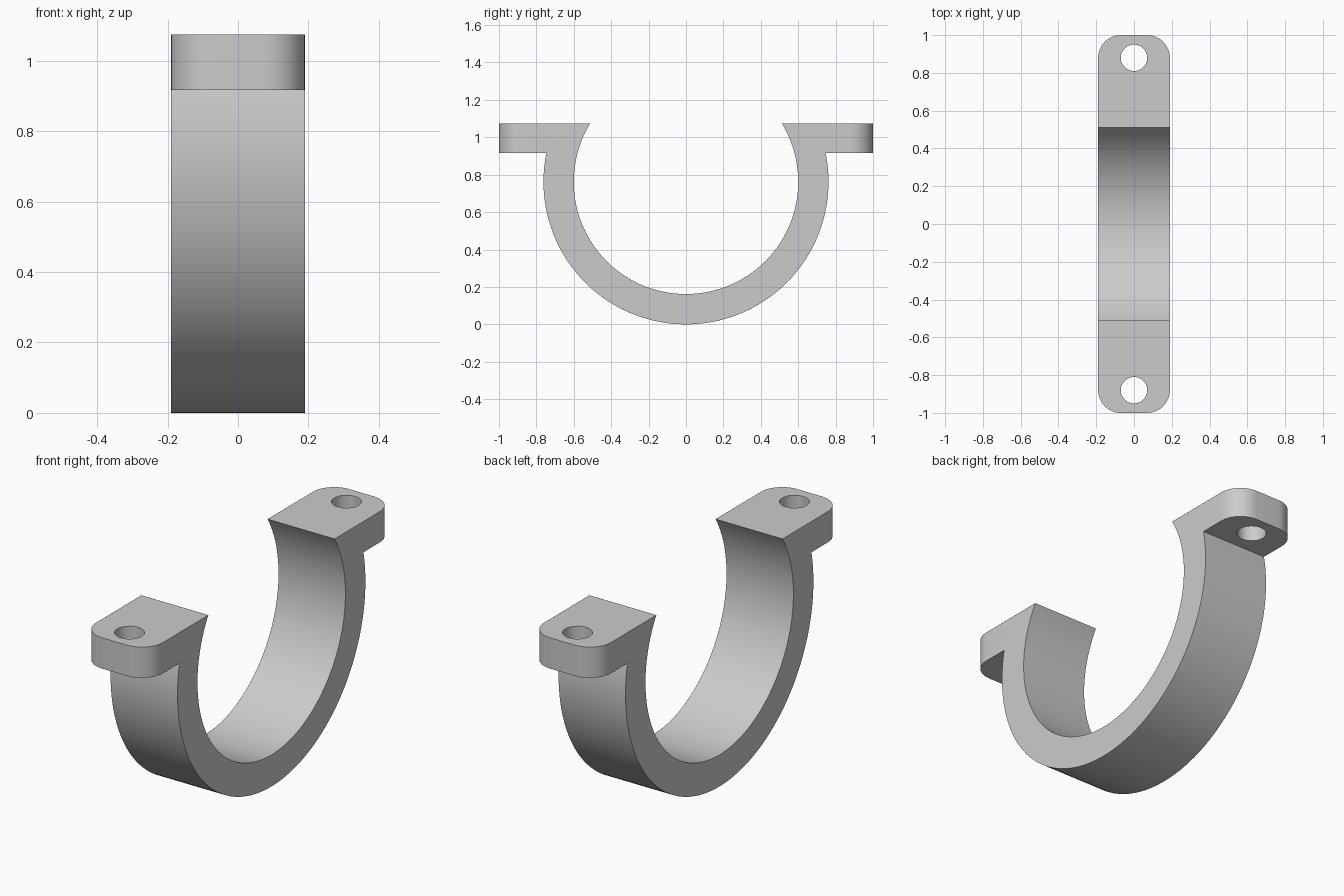
import bpy
import bmesh
from math import asin, cos, sin, pi, sqrt

default = bpy.data.objects.get("Cube")
if default:
    bpy.data.objects.remove(default, do_unlink=True)

HALF_WIDTH = 0.19
OUTER, INNER = 0.762, 0.6
CENTER_Z = OUTER
TOP, FLANGE_BOTTOM = 1.075, 0.917
CORNER = 0.12
HOLE_Y, HOLE_RADIUS = 0.88, 0.07

grey = bpy.data.materials.new("light grey")
grey.use_nodes = True
grey.diffuse_color = (0.6, 0.6, 0.6, 1)
grey.node_tree.nodes["Principled BSDF"].inputs["Base Color"].default_value = grey.diffuse_color


def arc(radius, end_z, steps=96):
    """Points along the lower arc, from -y to +y, ending at height end_z."""
    rise = asin((end_z - CENTER_Z) / radius)
    start, sweep = pi + rise * -1, pi + 2 * rise
    return [(radius * cos(start + sweep * i / steps),
             CENTER_Z + radius * sin(start + sweep * i / steps))
            for i in range(steps + 1)]


# Clamp profile: outer arc, right flange, inner arc back, left flange
profile = arc(OUTER, FLANGE_BOTTOM)
profile += [(1, FLANGE_BOTTOM), (1, TOP)]
profile += reversed(arc(INNER, TOP))
profile += [(-1, TOP), (-1, FLANGE_BOTTOM)]

bm = bmesh.new()
face = bm.faces.new([bm.verts.new((-HALF_WIDTH, y, z)) for y, z in profile])
extruded = bmesh.ops.extrude_face_region(bm, geom=[face])["geom"]
bmesh.ops.translate(bm, vec=(2 * HALF_WIDTH, 0, 0),
                    verts=[g for g in extruded if isinstance(g, bmesh.types.BMVert)])

# Round the four outer corners of the flanges
corners = [e for e in bm.edges
           if all(abs(v.co.y) > 0.99 for v in e.verts)
           and abs(e.verts[0].co.z - e.verts[1].co.z) > 0.1]
bmesh.ops.bevel(bm, geom=corners, offset=CORNER, segments=12, profile=0.5, affect='EDGES')
bmesh.ops.recalc_face_normals(bm, faces=bm.faces[:])

mesh = bpy.data.meshes.new("pipe_clamp")
bm.to_mesh(mesh)
bm.free()
mesh.materials.append(grey)
clamp = bpy.data.objects.new("pipe_clamp", mesh)
bpy.context.collection.objects.link(clamp)

# Bolt holes through both flanges
for side in (-1, 1):
    bpy.ops.mesh.primitive_cylinder_add(vertices=48, radius=HOLE_RADIUS, depth=0.4,
                                        location=(0, side * HOLE_Y, TOP - 0.08))
    cutter = bpy.context.object
    cutter.name = "bolt_hole_cutter"
    cutter.hide_render = True
    cutter.data.materials.append(grey)
    cut = clamp.modifiers.new("bolt_hole", 'BOOLEAN')
    cut.operation = 'DIFFERENCE'
    cut.solver = 'EXACT'
    cut.object = cutter
    bpy.context.view_layer.objects.active = clamp
    bpy.ops.object.modifier_apply(modifier=cut.name)
    bpy.data.objects.remove(cutter, do_unlink=True)

# Smooth curved walls, crisp edges
bpy.ops.object.select_all(action='DESELECT')
clamp.select_set(True)
bpy.context.view_layer.objects.active = clamp
bpy.ops.object.shade_smooth_by_angle(angle=pi / 6)
